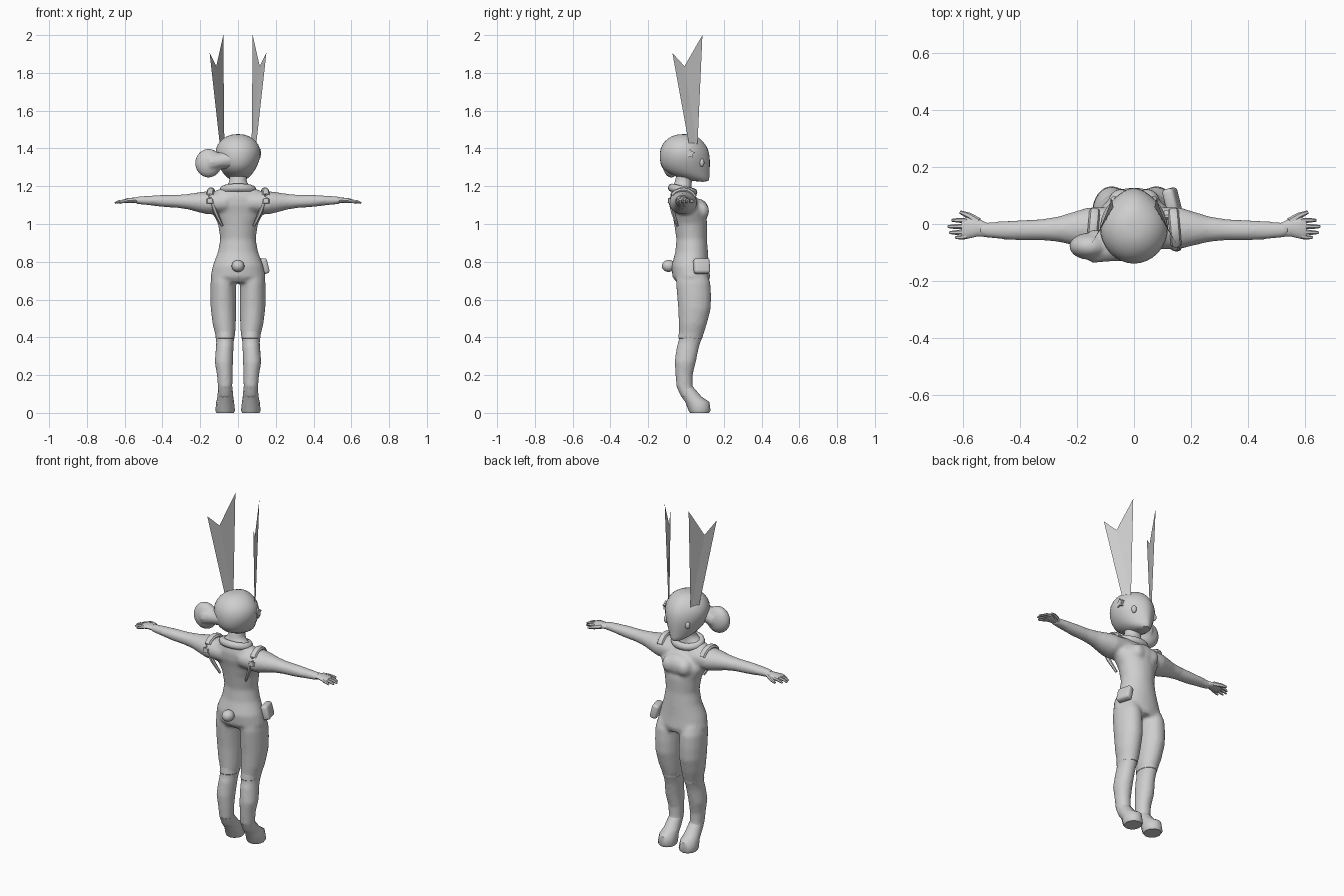
import bpy, bmesh, math
from mathutils import Vector, Matrix

if "Cube" in bpy.data.objects:
    bpy.data.objects.remove(bpy.data.objects["Cube"])

grey = bpy.data.materials.new("plain_grey")
grey.diffuse_color = (0.62, 0.62, 0.62, 1)
grey.use_nodes = True
grey.node_tree.nodes["Principled BSDF"].inputs["Base Color"].default_value = grey.diffuse_color


def skin(bm, loops):
    """Join neighbouring loops with quads and cap both ends."""
    n = len(loops[0])
    for l0, l1 in zip(loops, loops[1:]):
        for i in range(n):
            bm.faces.new((l0[i], l0[(i + 1) % n], l1[(i + 1) % n], l1[i]))
    bm.faces.new(loops[0][::-1])
    bm.faces.new(loops[-1])


def loft(bm, rings, axis="z", n=16, egg=0.0, side=1):
    """Closed skin through ellipses: (position, centre, centre, radius, radius) along an axis."""
    loops = []
    for p, a, b, ra, rb in rings:
        loop = []
        for i in range(n):
            t = 2 * math.pi * i / n
            u, v = ra * math.cos(t), rb * math.sin(t)
            u *= 1 - egg * max(0, math.sin(t)) ** 2
            co = (a + u, b + v, p) if axis == "z" else (p, a + u, b + v)
            loop.append(bm.verts.new((co[0] * side, co[1], co[2])))
        loops.append(loop)
    skin(bm, loops)


def tube(bm, pts, radii, n=8, flat=1.0):
    """Tapered tube along a path."""
    loops = []
    pts = [Vector(p) for p in pts]
    for i, p in enumerate(pts):
        d = (pts[min(i + 1, len(pts) - 1)] - pts[max(i - 1, 0)]).normalized()
        s = d.cross(Vector((0, 0, 1)) if abs(d.z) < 0.95 else Vector((0, 1, 0))).normalized()
        w = d.cross(s)
        loops.append([bm.verts.new(p + radii[i] * (s * math.cos(2 * math.pi * k / n)
                      + w * flat * math.sin(2 * math.pi * k / n))) for k in range(n)])
    skin(bm, loops)


def ball(bm, c, r):
    m = Matrix.Translation(c) @ Matrix.Diagonal((*r, 1))
    bmesh.ops.create_uvsphere(bm, u_segments=16, v_segments=10, radius=1, matrix=m)


def finish(name, bm, angle=40, subsurf=0, fix_normals=True):
    if fix_normals:
        bmesh.ops.recalc_face_normals(bm, faces=bm.faces)
    me = bpy.data.meshes.new(name)
    bm.to_mesh(me)
    bm.free()
    ob = bpy.data.objects.new(name, me)
    bpy.context.collection.objects.link(ob)
    me.materials.append(grey)
    if subsurf:
        mod = ob.modifiers.new("round", "SUBSURF")
        mod.levels = mod.render_levels = subsurf
    bpy.ops.object.select_all(action="DESELECT")
    ob.select_set(True)
    bpy.context.view_layer.objects.active = ob
    if angle:
        bpy.ops.object.shade_smooth_by_angle(angle=math.radians(angle))
    return ob


def blend(ob, voxel, steps):
    """Merge overlapping volumes into one soft skin."""
    rm = ob.modifiers.new("blend", "REMESH")
    rm.mode, rm.voxel_size, rm.use_smooth_shade = "VOXEL", voxel, True
    sm = ob.modifiers.new("soften", "SMOOTH")
    sm.factor, sm.iterations = .5, steps


# Body: torso, bust, neck, legs and arms
bm = bmesh.new()
loft(bm, [(.69, 0, .035, .12, .085), (.72, 0, .028, .146, .10), (.78, 0, .022, .134, .099),
          (.85, 0, .03, .107, .087), (.92, 0, .03, .094, .081), (1.0, 0, .025, .106, .088),
          (1.06, 0, .015, .137, .088), (1.10, 0, -.003, .155, .08), (1.14, 0, -.015, .155, .07),
          (1.175, 0, -.022, .12, .055), (1.195, 0, -.022, .075, .05), (1.22, 0, -.015, .047, .046),
          (1.28, 0, 0, .046, .046)], n=24)
ball(bm, (0, .062, 1.07), (.095, .06, .065))
for s in (1, -1):
    ball(bm, (s * .046, .076, 1.068), (.046, .048, .05))
    loft(bm, [(.74, .075, .03, .06, .08), (.69, .078, .038, .068, .092), (.62, .078, .043, .069, .091),
              (.55, .077, .045, .068, .087), (.47, .073, .036, .062, .075), (.42, .068, .029, .054, .066),
              (.38, .069, .020, .047, .060), (.35, .070, .010, .047, .060), (.27, .075, -.004, .049, .057),
              (.20, .070, -.010, .042, .046), (.14, .068, -.008, .039, .044), (.08, .068, .015, .038, .04)],
         side=s)
    loft(bm, [(.06, -.015, 1.115, .075, .06), (.16, -.015, 1.112, .074, .062), (.21, -.016, 1.115, .060, .053),
              (.26, -.018, 1.118, .046, .042), (.32, -.02, 1.12, .038, .035), (.40, -.022, 1.122, .036, .032),
              (.48, -.022, 1.125, .031, .025), (.54, -.02, 1.125, .026, .02)], axis="x", side=s)
blend(finish("body", bm, angle=0), .009, 8)

# Head, tapering towards the face
bm = bmesh.new()
loft(bm, [(1.222, 0, .09, .025, .035), (1.25, 0, .03, .068, .095), (1.29, 0, -.002, .097, .131),
          (1.35, 0, -.007, .124, .138), (1.40, 0, -.01, .124, .131), (1.44, 0, -.012, .100, .104),
          (1.468, 0, -.01, .06, .065), (1.476, 0, -.01, .02, .025)], egg=.28)
finish("head", bm, 60, 1)

# Side hair bun blending into the back of the head
bm = bmesh.new()
ball(bm, (-.156, -.078, 1.322), (.072, .048, .077))
tube(bm, [(-.03, -.06, 1.345), (-.09, -.078, 1.335), (-.15, -.078, 1.325)], [.072, .055, .06], 12, .8)
blend(finish("hair_bun", bm, angle=0), .008, 6)

for s, side in ((1, "right"), (-1, "left")):
    # Notched ear: one flat sheet
    bm = bmesh.new()
    pts = [(.094, .02, 1.40), (.15, -.072, 1.905), (.115, -.008, 1.835), (.078, .087, 2.0), (.072, .06, 1.40)]
    vs = [bm.verts.new((s * x, y, z)) for x, y, z in pts]
    for tri in ((0, 1, 2), (0, 2, 4), (4, 2, 3)):
        f = bm.faces.new([vs[i] for i in tri])
        f.normal_update()
        if f.normal.x < 0:
            f.normal_flip()
    finish(side + "_ear", bm, 0, fix_normals=False)

    # Eye
    bm = bmesh.new()
    ball(bm, (s * .069, .083, 1.325), (.014, .014, .022))
    finish(side + "_eye", bm)

    # Hand with four fingers and a thumb
    bm = bmesh.new()
    loft(bm, [(.515, -.02, 1.125, .024, .018), (.55, -.012, 1.126, .032, .014),
              (.585, -.014, 1.124, .038, .013), (.605, -.016, 1.122, .034, .008)], axis="x", n=12, side=s)
    for y, x in ((.013, .638), (-.009, .652), (-.030, .646), (-.047, .625)):
        tube(bm, [(s * .585, y * .9, 1.124), (s * (x - .02), y, 1.119), (s * x, y, 1.111)],
             [.010, .008, .005], 6)
    tube(bm, [(s * .545, .008, 1.125), (s * .58, .03, 1.12), (s * .61, .042, 1.115)], [.014, .011, .006], 6)
    finish(side + "_hand", bm, 50)

    # Foot with a flat sole, sloping heel and raised toe
    bm = bmesh.new()
    loft(bm, [(.0, .068, .072, .046, .050), (.012, .068, .072, .052, .058), (.058, .068, .060, .047, .064),
              (.085, .067, .030, .042, .053), (.14, .067, -.008, .037, .043)], n=12)
    for v in bm.verts:
        v.co.x *= s
    finish(side + "_foot", bm, 45)

    # Trouser hem showing at the back of the knee
    bm = bmesh.new()
    loft(bm, [(.392, .068, .021, .046, .058), (.396, .068, .023, .050, .064), (.43, .069, .029, .052, .066),
              (.46, .072, .034, .053, .064)], side=s)
    finish(side + "_trouser_hem", bm)

    # Pad over the shoulder and thin strap down the back
    bm = bmesh.new()
    arc = [(s * (.143 - .006 * math.cos(t)), -.016 + .068 * math.cos(t), 1.115 + .066 * math.sin(t))
           for t in [math.radians(25 + 20 * k) for k in range(9)]]
    tube(bm, arc, [.019] * len(arc), 8, .7)
    finish(side + "_shoulder_pad", bm)
    bm = bmesh.new()
    tube(bm, [(s * .140, -.082, 1.12), (s * .118, -.068, 1.06), (s * .084, -.046, .99)], [.012, .011, .007], 6)
    finish(side + "_back_strap", bm)

# Collar around the neck, higher at the back
bm = bmesh.new()
n, m = 24, 8
loops = []
for i in range(n):
    t = 2 * math.pi * i / n
    loops.append([bm.verts.new(((.078 + .02 * math.cos(p)) * math.cos(t),
                                -.018 + (.058 + .02 * math.cos(p)) * math.sin(t),
                                1.180 - .012 * math.sin(t) + .022 * math.sin(p)))
                  for p in [2 * math.pi * k / m for k in range(m)]])
for i in range(n):
    a, b = loops[i], loops[(i + 1) % n]
    for k in range(m):
        bm.faces.new((a[k], b[k], b[(k + 1) % m], a[(k + 1) % m]))
finish("collar", bm, 60)

# Round tail
bm = bmesh.new()
ball(bm, (0, -.092, .778), (.034, .036, .032))
finish("tail", bm)

# Hip pouch lying against the thigh
bm = bmesh.new()
bmesh.ops.create_cube(bm, size=1, matrix=Matrix.Translation((.133, .083, .777))
                      @ Matrix.Rotation(math.radians(14), 4, "Z") @ Matrix.Rotation(math.radians(-14), 4, "Y")
                      @ Matrix.Diagonal((.042, .086, .082, 1)))
bmesh.ops.bevel(bm, geom=bm.edges[:], offset=.014, segments=3, affect="EDGES", profile=.5)
finish("hip_pouch", bm)

# Star hair clip on the right of the head
bm = bmesh.new()
star = []
for x in (.106, .121):
    star.append([bm.verts.new((x, .022 + r * math.sin(a), 1.372 + r * math.cos(a)))
                 for r, a in [((.026, .015)[k % 2], math.pi * k / 5) for k in range(10)]])
skin(bm, star)
finish("star_clip", bm, 20)
